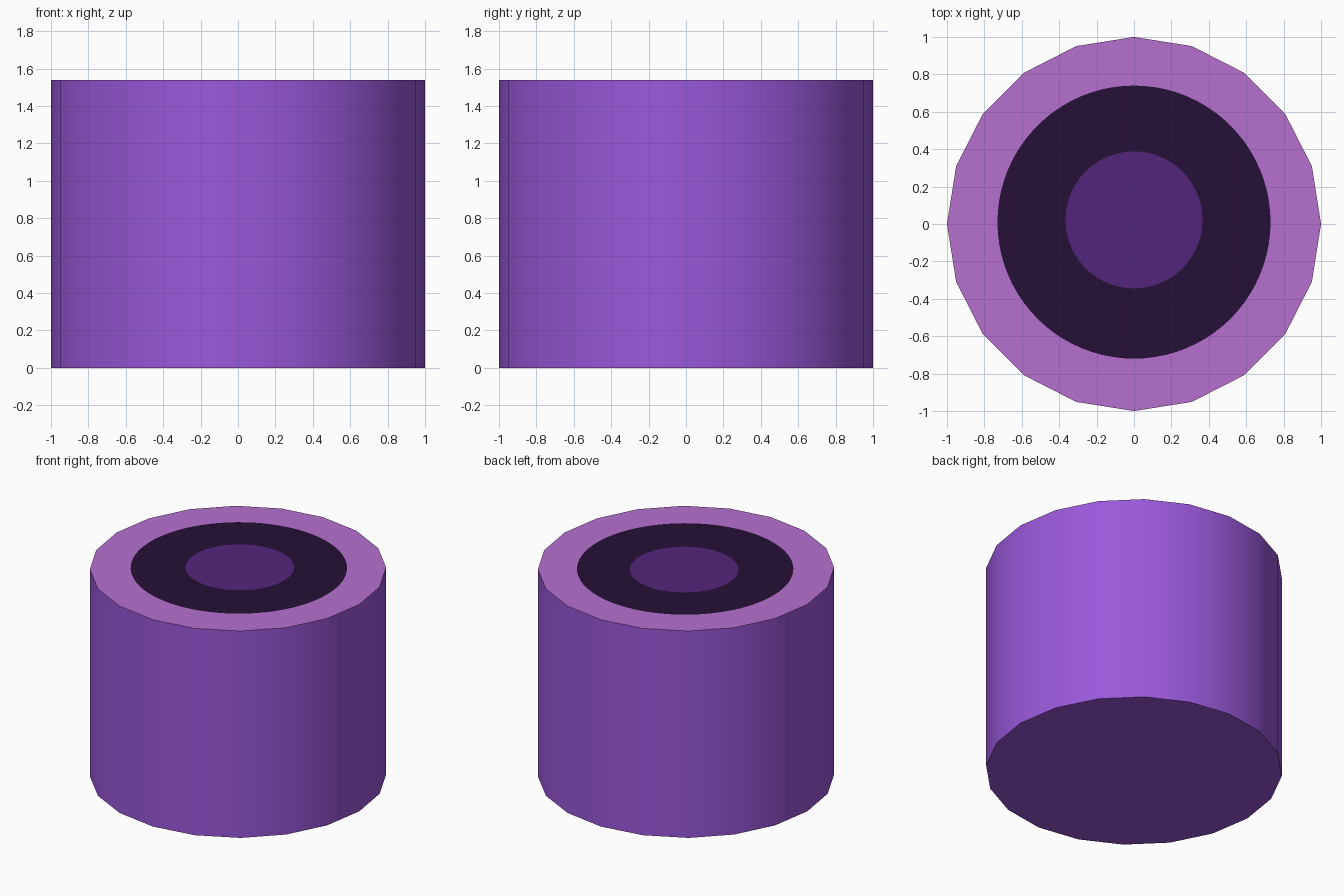
import bpy, bmesh, math

if "Cube" in bpy.data.objects:
    bpy.data.objects.remove(bpy.data.objects["Cube"])

SIDES, SUB = 20, 4          # drum sides, circle points per side
HEIGHT = 1.54


def material(name, rgb):
    """Flat colour from 0-255 sRGB."""
    lin = [((c / 255 + 0.055) / 1.055) ** 2.4 if c > 10 else c / 255 / 12.92 for c in rgb]
    m = bpy.data.materials.new(name)
    m.diffuse_color = (*lin, 1)
    m.use_nodes = True
    m.node_tree.nodes["Principled BSDF"].inputs["Base Color"].default_value = m.diffuse_color
    return m


def ring(bm, count, radius, z, cy=0.0):
    return [bm.verts.new((radius * math.cos(2 * math.pi * i / count),
                          cy + radius * math.sin(2 * math.pi * i / count), z))
            for i in range(count)]


bm = bmesh.new()
n = SIDES * SUB
base = ring(bm, SIDES, 1.0, 0)
rim = ring(bm, SIDES, 1.0, HEIGHT)
outer = ring(bm, n, 0.73, HEIGHT, 0.01)
inner = ring(bm, n, 0.366, HEIGHT, 0.022)


def face(verts, mat, smooth=False):
    f = bm.faces.new(verts)
    f.material_index = mat
    f.smooth = smooth


# Drum wall and flat underside
face(base[::-1], 0)
for i in range(SIDES):
    j = (i + 1) % SIDES
    face([base[i], base[j], rim[j], rim[i]], 0, True)
    # Light border of the top, from the polygon rim to the round band
    arc = [outer[(i * SUB + k) % n] for k in range(SUB, -1, -1)]
    face([rim[i], rim[j]] + arc, 1)

# Dark band and central disc, flush with the top
for i in range(n):
    j = (i + 1) % n
    face([outer[i], outer[j], inner[j], inner[i]], 2)
face(inner, 3)

# Keep rim edges crisp between the smooth wall and the flat caps
for e in bm.edges:
    if len({f.smooth for f in e.link_faces}) > 1:
        e.smooth = False

mesh = bpy.data.meshes.new("drum")
bm.to_mesh(mesh)
bm.free()
for m in (material("violet wall", (155, 88, 219)),
          material("pale orchid border", (182, 112, 207)),
          material("near black purple band", (37, 16, 55)),
          material("deep purple disc", (84, 37, 124))):
    mesh.materials.append(m)
bpy.context.collection.objects.link(bpy.data.objects.new("drum", mesh))
